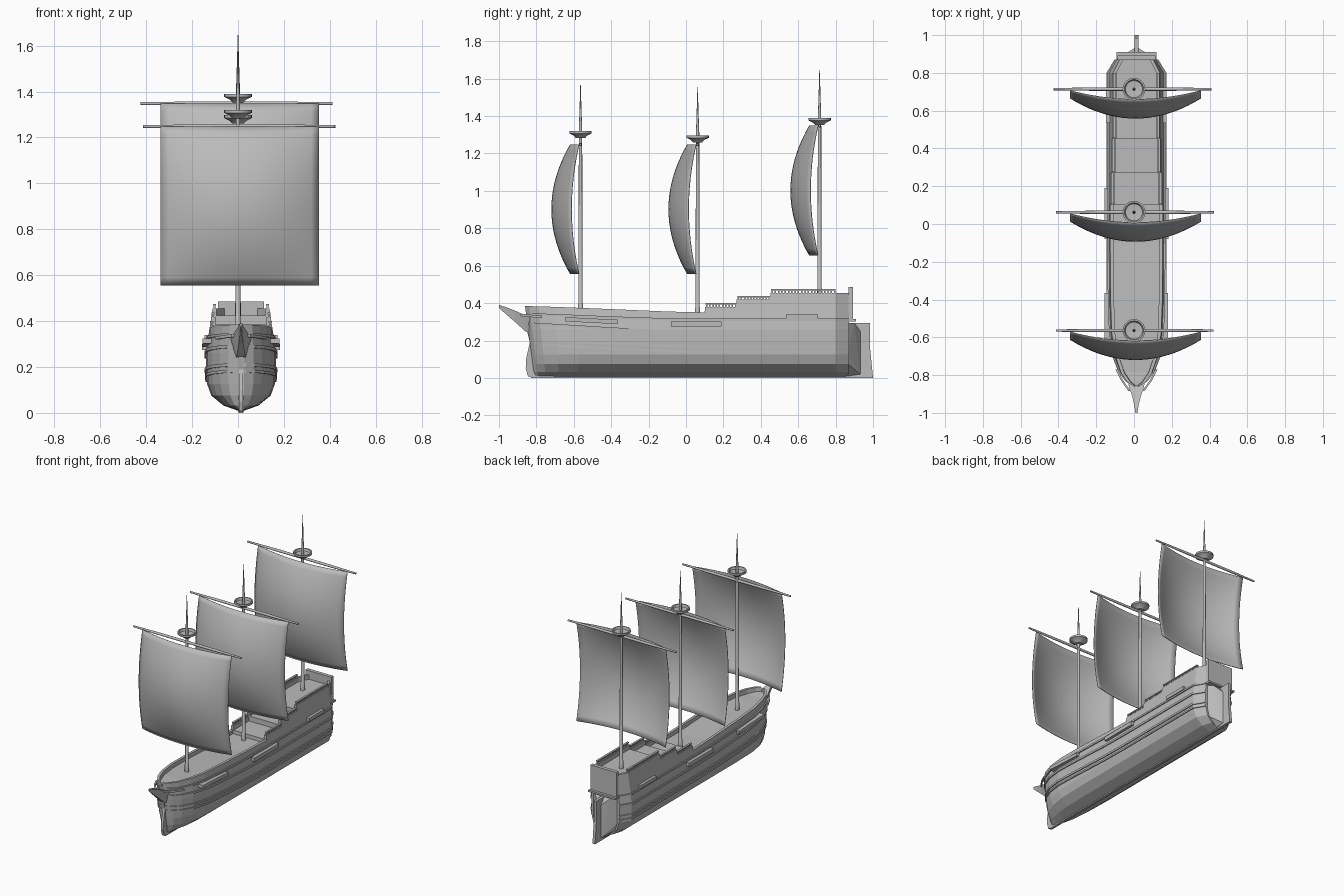
import bpy, bmesh, math
from mathutils import Vector

if "Cube" in bpy.data.objects:
    bpy.data.objects.remove(bpy.data.objects["Cube"])

XC = 0.013  # hull centreline
mat = bpy.data.materials.new("plain_grey")
mat.diffuse_color = (0.5, 0.5, 0.5, 1)
mat.use_nodes = True
mat.node_tree.nodes["Principled BSDF"].inputs["Base Color"].default_value = mat.diffuse_color


def finish(name, bm, smooth=False):
    bmesh.ops.remove_doubles(bm, verts=bm.verts, dist=1e-5)
    bmesh.ops.recalc_face_normals(bm, faces=bm.faces)
    me = bpy.data.meshes.new(name)
    bm.to_mesh(me)
    bm.free()
    me.materials.append(mat)
    ob = bpy.data.objects.new(name, me)
    bpy.context.collection.objects.link(ob)
    if smooth:
        bpy.ops.object.select_all(action='DESELECT')
        ob.select_set(True)
        bpy.context.view_layer.objects.active = ob
        bpy.ops.object.shade_smooth_by_angle(angle=math.radians(40))
    return ob


def loft(bm, rings, closed=True, caps=True):
    vs = [[bm.verts.new(p) for p in r] for r in rings]
    n = len(vs[0])
    for a, b in zip(vs, vs[1:]):
        for i in range(n if closed else n - 1):
            j = (i + 1) % n
            bm.faces.new((a[i], a[j], b[j], b[i]))
    if caps:
        bm.faces.new(vs[0])
        bm.faces.new(vs[-1])


def box(bm, x0, x1, y0, y1, z0, z1, drop=0):
    # drop lowers the aft end
    loft(bm, [[(x0, y, z0 - d), (x1, y, z0 - d), (x1, y, z1 - d), (x0, y, z1 - d)]
              for y, d in ((y0, 0), (y1, drop))])


def lathe(bm, x, y, prof, n=16):
    loft(bm, [[(x + max(r, 1e-4) * math.cos(2 * math.pi * i / n),
                y + max(r, 1e-4) * math.sin(2 * math.pi * i / n), z) for i in range(n)]
              for r, z in prof])


def plate(bm, pts, half):
    # side profile (y, z) extruded across x
    loft(bm, [[(XC + s * half, y, z) for y, z in pts] for s in (-1, 1)])


# Hull section: fraction of half width against height
SECTION = [(0.06, 0.008), (0.5, 0.032), (0.85, 0.075), (0.97, 0.125),
           (1.0, 0.19), (1.0, 0.26), (0.95, 0.32)]
# Stations: y, half width, rail height, deck height
STATIONS = [(-0.81, 0.014, 0.385, 0.355), (-0.79, 0.055, 0.384, 0.355),
            (-0.75, 0.092, 0.382, 0.35), (-0.68, 0.125, 0.38, 0.35),
            (-0.58, 0.146, 0.375, 0.345), (-0.4, 0.152, 0.368, 0.34),
            (-0.1, 0.152, 0.355, 0.325), (0.1, 0.152, 0.35, 0.325),
            (0.101, 0.152, 0.38, 0.35), (0.27, 0.152, 0.38, 0.35),
            (0.271, 0.152, 0.418, 0.385), (0.45, 0.152, 0.418, 0.385),
            (0.451, 0.152, 0.455, 0.425), (0.80, 0.152, 0.455, 0.425),
            (0.872, 0.108, 0.455, 0.425)]


def frac(z):
    for (f0, z0), (f1, z1) in zip(SECTION, SECTION[1:]):
        if z <= z1:
            return f0 + (f1 - f0) * (z - z0) / (z1 - z0)
    return 0.95 - (z - 0.32)


def raked(y, z):
    bow = min(max((-y - 0.6) / 0.2, 0), 1)
    return y - 0.05 * bow * z / 0.38


# Hull with bulwarks and stepped decks
bm = bmesh.new()
rings = []
for y, w, top, deck in STATIONS:
    ft = frac(top)
    inner = max(w * ft - 0.018, w * 0.3)
    half = [(w * f, z) for f, z in SECTION] + [(w * ft, top), (inner, top), (inner, deck)]
    rings.append([(XC + x, raked(y, z), z) for x, z in half] +
                 [(XC - x, raked(y, z), z) for x, z in reversed(half)])
loft(bm, rings)
finish("hull", bm)

# Wales: raised bands that follow the hull, higher at the bow
bm = bmesh.new()
WALES = [(0.135, 0.012, 0.04, -1), (0.162, 0.014, 0.04, -1),
         (0.238, 0.014, 0.045, -1), (0.305, 0.012, 0.03, -1)]
for zm, h, rise, y_from in WALES:
    for s in (-1, 1):
        rs = []
        for y, w, top, deck in STATIONS:
            z = zm + rise * max(-y / 0.8, 0) ** 1.3
            o, i = w * frac(z) + 0.007, w * frac(z) - 0.004
            rs.append([(XC + s * x, raked(y, zz), zz)
                       for x, zz in ((i, z), (o, z), (o, z + h), (i, z + h))])
        loft(bm, rs)
finish("wales", bm)

# Keel and stem
bm = bmesh.new()
box(bm, XC - 0.009, XC + 0.009, -0.83, 0.93, 0, 0.014)
plate(bm, [(-0.79, 0.0), (-0.845, 0.008), (-0.857, 0.05), (-0.855, 0.1), (-0.835, 0.19),
           (-0.85, 0.25), (-0.88, 0.28), (-0.84, 0.34), (-0.79, 0.3)], 0.009)
finish("keel_and_stem", bm)

# Beakhead: tapered, upswept prow
bm = bmesh.new()
loft(bm, [[(XC - w, y, t), (XC + w, y, t), (XC + w * 0.45, y, b), (XC - w * 0.45, y, b)]
          for y, w, t, b in ((-1.0, 0.006, 0.39, 0.375), (-0.96, 0.011, 0.378, 0.338),
                             (-0.915, 0.022, 0.36, 0.30), (-0.86, 0.04, 0.335, 0.25),
                             (-0.81, 0.05, 0.31, 0.23))])
finish("beakhead", bm)

# Head rails on both sides of the bow
bm = bmesh.new()
for s in (-1, 1):
    loft(bm, [[(XC + s * (x + dx), y, z + dz) for dx, dz in
               ((-0.006, 0), (0.006, 0), (0.006, 0.013), (-0.006, 0.013))]
              for x, y, z in ((0.036, -0.885, 0.33), (0.075, -0.83, 0.325), (0.105, -0.77, 0.32))])
finish("head_rails", bm)

# Channels: side platforms below each mast
bm = bmesh.new()
for s in (-1, 1):
    for y0, y1, z0, z1, drop, xo in ((-0.644, -0.366, 0.302, 0.325, 0.014, 0.168),
                                     (-0.08, 0.19, 0.274, 0.301, 0, 0.17),
                                     (0.535, 0.705, 0.316, 0.34, 0, 0.16)):
        a, b = XC + s * 0.125, XC + s * xo
        box(bm, min(a, b), max(a, b), y0, y1, z0, z1, drop)
finish("channels", bm)

# Balustrades on the stepped quarterdecks
bm = bmesh.new()
for y0, y1, zb in ((0.105, 0.27, 0.38), (0.275, 0.45, 0.418), (0.455, 0.80, 0.455)):
    for s in (-1, 1):
        x = XC + s * (0.152 * frac(zb) - 0.008)
        box(bm, x - 0.007, x + 0.007, y0, y1, zb + 0.013, zb + 0.02)
        n = round((y1 - y0) / 0.018)
        for i in range(n + 1):
            y = y0 + 0.005 + (y1 - y0 - 0.01) * i / n
            box(bm, x - 0.004, x + 0.004, y - 0.004, y + 0.004, zb - 0.002, zb + 0.014)
finish("balustrades", bm)

# Stern: upper panel, ledge, tapered run and rudder
bm = bmesh.new()
box(bm, XC - 0.1, XC + 0.1, 0.868, 0.893, 0.31, 0.485)
box(bm, XC - 0.106, XC + 0.106, 0.86, 0.91, 0.302, 0.314)
finish("stern_panel", bm)
bm = bmesh.new()
for s in (-1, 1):
    for x, y, z in ((0.015, 0.865, 0.01), (0.085, 0.865, 0.075), (0.1, 0.865, 0.13),
                    (0.1, 0.865, 0.295), (0.06, 0.9, 0.295), (0.01, 0.932, 0.25),
                    (0.01, 0.932, 0.02)):
        bm.verts.new((XC + s * x, y, z))
bmesh.ops.convex_hull(bm, input=bm.verts)
finish("stern_run", bm)
bm = bmesh.new()
plate(bm, [(0.89, 0.0), (1.0, 0.0), (0.985, 0.15), (0.985, 0.295), (0.89, 0.295)], 0.01)
finish("rudder", bm)

# Masts, crow's nests, yards and billowing sails
N = 20
for tag, my, base, nest, tip, yard, yx in (("fore", -0.564, 0.34, 1.283, 1.575, 1.248, 0.004),
                                           ("main", 0.062, 0.32, 1.26, 1.555, 1.248, 0.006),
                                           ("mizzen", 0.714, 0.42, 1.353, 1.65, 1.348, -0.007)):
    bm = bmesh.new()
    lathe(bm, 0, my, [(0.014, base), (0.014, base + 0.055), (0.011, base + 0.06),
                      (0.009, nest + 0.05), (0.007, nest + 0.1), (0.001, tip)], 12)
    finish(tag + "_mast", bm, True)

    bm = bmesh.new()
    lathe(bm, 0, my, [(0, nest), (0.025, nest), (0.035, nest + 0.012), (0.06, nest + 0.024),
                      (0.06, nest + 0.037), (0.051, nest + 0.037), (0.045, nest + 0.022),
                      (0, nest + 0.018)], 24)
    finish(tag + "_crows_nest", bm, True)

    bm = bmesh.new()
    loft(bm, [[(yx + x, my + r * math.cos(a * math.pi / 5), yard + r * math.sin(a * math.pi / 5))
               for a in range(10)]
              for x, r in ((-0.418, 0.006), (-0.2, 0.009), (0.2, 0.009), (0.418, 0.006))])
    finish(tag + "_yard", bm, True)

    bm = bmesh.new()
    rows = []
    for j in range(N + 1):
        v = 2 * j / N - 1
        cv = 1 - v * v
        row = []
        for i in range(N + 1):
            u = 2 * i / N - 1
            cu = 1 - u * u
            row.append((0.008 + 0.345 * u, my - 0.008 - 0.04 * cv - 0.046 * cu - 0.06 * cu * cv,
                        yard - 0.346 + 0.346 * v))
        rows.append(row)
    loft(bm, rows, closed=False, caps=False)
    sail = finish(tag + "_sail", bm, True)
    mod = sail.modifiers.new("cloth", 'SOLIDIFY')
    mod.thickness = 0.004
    mod.offset = 0
